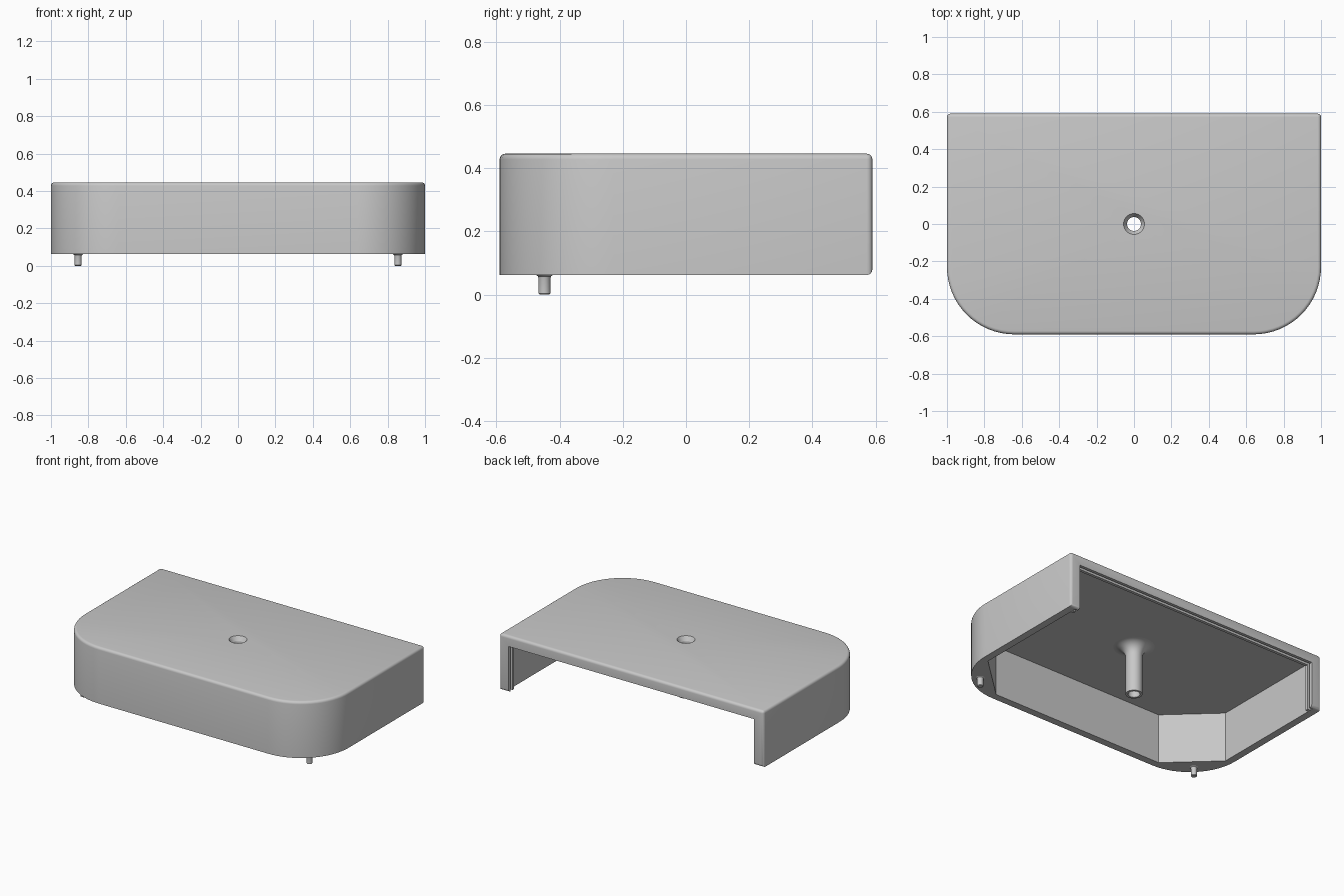
import bpy, bmesh
from math import sin, cos, pi, radians

cube = bpy.data.objects.get("Cube")
if cube:
    bpy.data.objects.remove(cube, do_unlink=True)

W, D = 1.0, 0.59             # half width and half depth
BOTTOM, TOP = 0.062, 0.446   # shell heights
CEILING = 0.40

grey = bpy.data.materials.new("plain_grey")
grey.use_nodes = True
color = (0.58, 0.58, 0.58, 1)
grey.diffuse_color = color
grey.node_tree.nodes["Principled BSDF"].inputs["Base Color"].default_value = color


def finish(name, bm):
    bmesh.ops.recalc_face_normals(bm, faces=bm.faces)
    mesh = bpy.data.meshes.new(name)
    bm.to_mesh(mesh)
    bm.free()
    mesh.materials.append(grey)
    obj = bpy.data.objects.new(name, mesh)
    bpy.context.collection.objects.link(obj)
    return obj


def prism(outline, z0, z1):
    """Extrude a flat outline from z0 up to z1."""
    bm = bmesh.new()
    face = bm.faces.new([bm.verts.new((x, y, z0)) for x, y in outline])
    up = bmesh.ops.extrude_face_region(bm, geom=[face])["geom"]
    bmesh.ops.translate(bm, vec=(0, 0, z1 - z0),
                        verts=[v for v in up if isinstance(v, bmesh.types.BMVert)])
    return bm


def mirrored(half):
    return half + [(-x, y) for x, y in reversed(half)]


def lathe(name, profile, x=0, y=0, steps=40):
    """Turn a closed (radius, height) profile around a vertical axis."""
    bm = bmesh.new()
    rings = []
    for i in range(steps):
        a = 2 * pi * i / steps
        rings.append([bm.verts.new((x + r * cos(a), y + r * sin(a), z)) for r, z in profile])
    n = len(profile)
    for i in range(steps):
        p, q = rings[i], rings[(i + 1) % steps]
        for j in range(n):
            k = (j + 1) % n
            bm.faces.new((p[j], q[j], q[k], p[k]))
    bmesh.ops.remove_doubles(bm, verts=bm.verts, dist=1e-5)
    return finish(name, bm)


def smooth(obj):
    bpy.ops.object.select_all(action="DESELECT")
    obj.select_set(True)
    bpy.context.view_layer.objects.active = obj
    bpy.ops.object.shade_smooth_by_angle(angle=radians(30))


def cut(target, cutter):
    cutter.hide_render = True
    mod = target.modifiers.new("cut", "BOOLEAN")
    mod.object = cutter
    mod.operation = "DIFFERENCE"
    mod.solver = "EXACT"
    bpy.context.view_layer.objects.active = target
    bpy.ops.object.modifier_apply(modifier=mod.name)
    bpy.data.objects.remove(cutter, do_unlink=True)


# Outer shell: square at the back, round corners at the front
R = 0.36
arc = [(W - R + R * sin(t), -D + R - R * cos(t))
       for t in (i * pi / 32 for i in range(17))]
bm = prism(mirrored(arc + [(W, D)]), BOTTOM, TOP)
round_edges = [e for e in bm.edges
               if all(v.co.z > TOP - 0.001 for v in e.verts)
               or all(v.co.y > D - 0.001 and abs(v.co.x) > W - 0.001 for v in e.verts)]
bmesh.ops.bevel(bm, geom=round_edges, offset=0.018, segments=4, profile=0.5, affect="EDGES")
shell = finish("cover_shell", bm)

# Cavity with diagonal front corners, open below
cavity = mirrored([(0.65, -0.54), (0.95, -0.26), (0.95, 0.53)])
cut(shell, finish("cavity_cutter", prism(cavity, -0.1, CEILING)))


def box(x, y0, y1):
    return mirrored([(x, y0), (x, y1)])


# Open back framed by two low ribs, with a panel slot between them
cut(shell, finish("opening_cutter", prism(box(0.928, 0.4, 0.8), -0.1, CEILING - 0.025)))
cut(shell, finish("slot_cutter", prism(box(0.95, 0.55, 0.57), -0.1, CEILING)))

# Screw hole through the top
HEAD, BORE = 0.056, 0.037
hole = [(0, 0.2), (HEAD, 0.2), (HEAD, 0.6), (0, 0.6)]
cut(shell, lathe("hole_cutter", hole))
smooth(shell)

# Hollow screw post, countersunk above and flared into the ceiling
POST, FLARE = 0.052, 0.075
flare = [(POST + FLARE * (1 - cos(t)), CEILING - FLARE + FLARE * sin(t))
         for t in (i * pi / 16 for i in range(9))]
post = lathe("screw_post",
             [(HEAD, TOP), (BORE, TOP - 0.03), (BORE, 0.066), (POST, 0.066)]
             + flare + [(POST + FLARE, CEILING + 0.005), (HEAD, CEILING + 0.005)])
smooth(post)

# Locating pins under the front corners
pin = [(0, 0), (0.015, 0), (0.019, 0.004), (0.019, 0.052),
       (0.021, 0.058), (0.027, BOTTOM), (0.027, BOTTOM + 0.01), (0, BOTTOM + 0.01)]
for side, x in (("left", 0.855), ("right", -0.855)):
    smooth(lathe(side + "_pin", pin, x, -0.448, 24))
